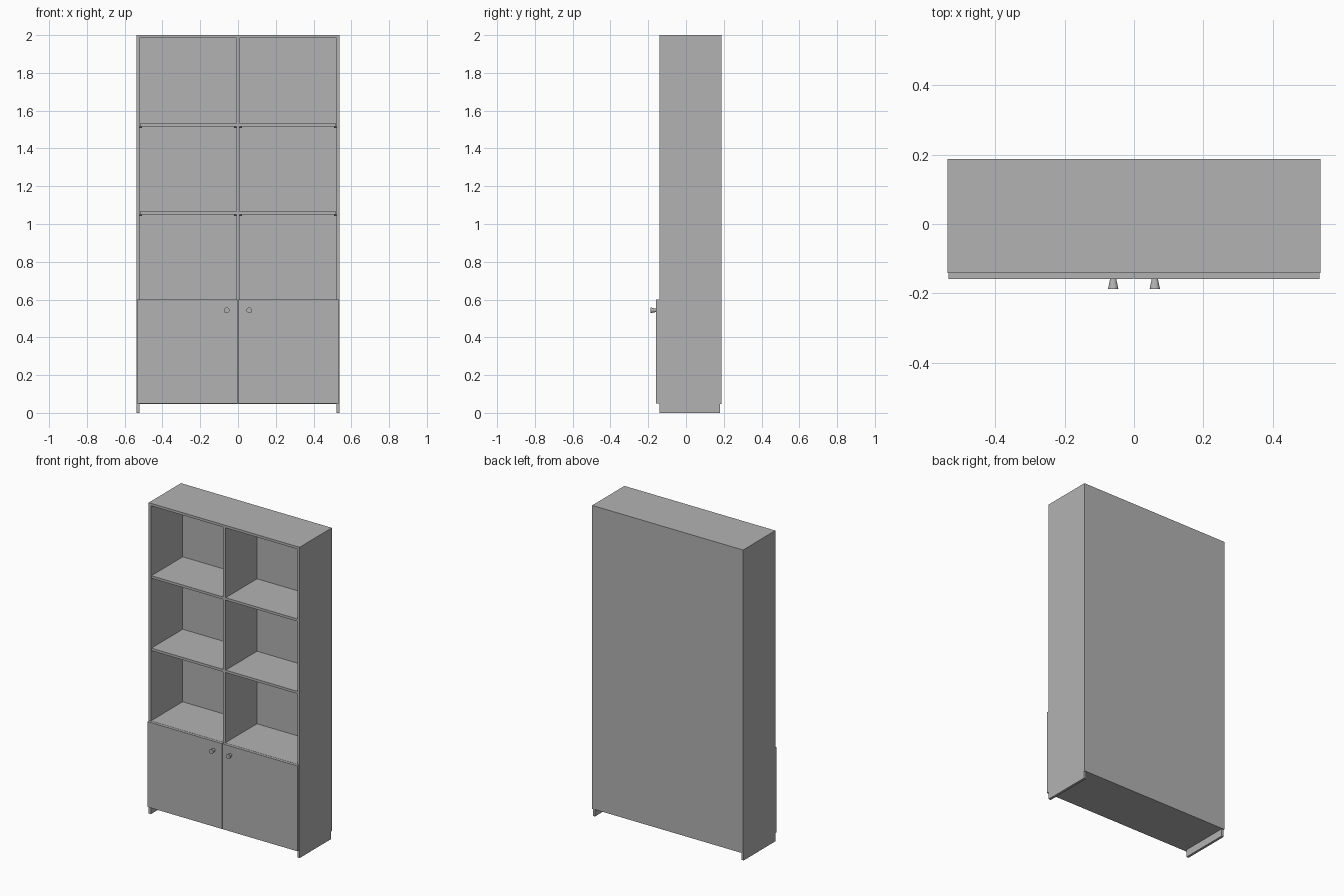
import bpy
from math import pi

cube = bpy.data.objects.get("Cube")
if cube:
    bpy.data.objects.remove(cube, do_unlink=True)

grey = bpy.data.materials.new("plain_grey")
grey.use_nodes = True
colour = (0.448, 0.448, 0.448, 1)
grey.diffuse_color = colour
grey.node_tree.nodes["Principled BSDF"].inputs["Base Color"].default_value = colour


def box(name, x, y, z):
    """Box given by its (low, high) limits on each axis."""
    bpy.ops.mesh.primitive_cube_add(size=1, location=[sum(r) / 2 for r in (x, y, z)])
    ob = bpy.context.object
    ob.name = name
    ob.scale = [r[1] - r[0] for r in (x, y, z)]
    bpy.ops.object.transform_apply(location=False, rotation=False, scale=True)
    ob.data.materials.append(grey)
    return ob


def peg(name, r_front, r_back, length, loc, rot, sides):
    bpy.ops.mesh.primitive_cone_add(vertices=sides, radius1=r_back, radius2=r_front,
                                    depth=length, location=loc, rotation=rot)
    ob = bpy.context.object
    ob.name = name
    ob.data.materials.append(grey)
    bpy.ops.object.shade_smooth_by_angle()
    return ob


W = 0.537            # half width
T = 0.016            # board thickness
FRONT, BACK = -0.141, 0.181
BASE = 0.048         # underside of the carcass
depth = (FRONT, BACK)
inner = W - T

# Carcass
box("back_panel", (-W, W), (BACK, 0.187), (BASE, 2))
box("top_board", (-inner, inner), depth, (2 - T, 2))
box("bottom_board", (-inner, inner), depth, (BASE, BASE + T))
box("cabinet_top", (-inner, inner), depth, (0.6 - T, 0.6))
box("divider", (-T / 2, T / 2), depth, (BASE + T, 2 - T))

for side, s in (("left", 1), ("right", -1)):
    def span(a, b):
        return tuple(sorted((s * a, s * b)))

    box(side + "_side_panel", span(inner, W), depth, (0, 2))

    # Door and flared knob
    box(side + "_door", span(0.002, W - 0.003), (-0.159, FRONT), (0.05, 0.599))
    peg(side + "_knob", 0.015, 0.009, 0.028, (s * 0.06, -0.173, 0.543), (pi / 2, 0, 0), 24)

    # Shelves resting on small pins
    for level, top in (("lower", 1.067), ("upper", 1.533)):
        box(f"{side}_{level}_shelf", span(T / 2 + 0.001, inner - 0.001),
            (FRONT + 0.003, BACK), (top - T, top))
        for x in (T / 2 + 0.006, inner - 0.006):
            for y in (-0.09, 0.13):
                peg(f"{side}_{level}_shelf_pin", 0.004, 0.004, 0.012,
                    (s * x, y, top - T - 0.004), (0, pi / 2, 0), 12)
